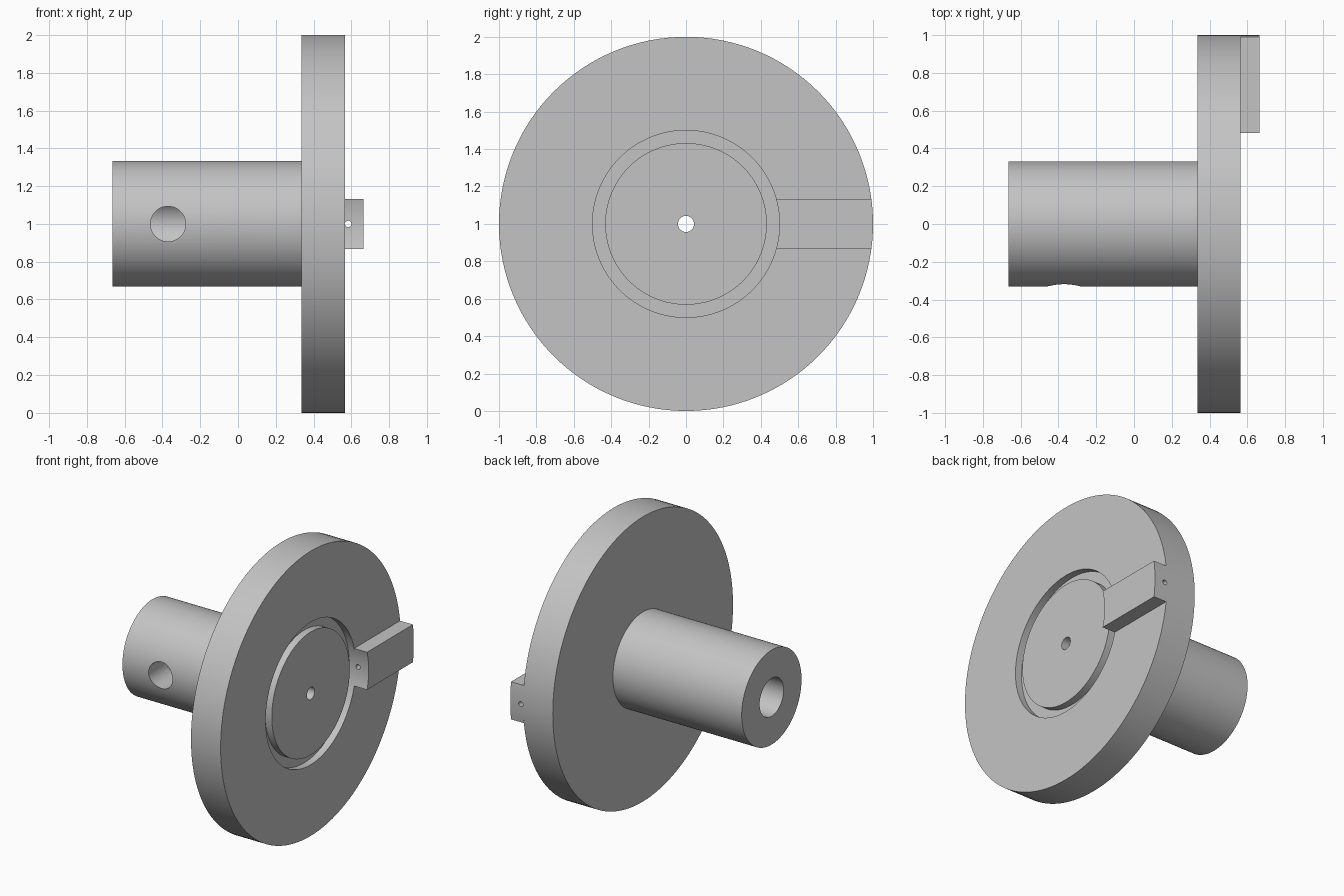
import bpy, bmesh, math
from mathutils import Matrix, Vector

if "Cube" in bpy.data.objects:
    bpy.data.objects.remove(bpy.data.objects["Cube"], do_unlink=True)

AXIS_Z = 1.0      # height of the turning axis
SEGMENTS = 128

steel = bpy.data.materials.new("grey_steel")
steel.use_nodes = True
GREY = (0.55, 0.55, 0.55, 1)
steel.diffuse_color = GREY
steel.node_tree.nodes["Principled BSDF"].inputs["Base Color"].default_value = GREY


def add_object(name, bm):
    bmesh.ops.recalc_face_normals(bm, faces=bm.faces)
    mesh = bpy.data.meshes.new(name)
    bm.to_mesh(mesh)
    bm.free()
    mesh.materials.append(steel)
    obj = bpy.data.objects.new(name, mesh)
    bpy.context.collection.objects.link(obj)
    return obj


def select_only(obj):
    bpy.ops.object.select_all(action='DESELECT')
    obj.select_set(True)
    bpy.context.view_layer.objects.active = obj


def turned(name, profile):
    """Revolve a closed (x, radius) outline about the x axis."""
    bm = bmesh.new()
    verts = [bm.verts.new((x, 0, AXIS_Z + r)) for x, r in profile]
    edges = [bm.edges.new((verts[i - 1], verts[i])) for i in range(len(verts))]
    bmesh.ops.spin(bm, geom=verts + edges, cent=(0, 0, AXIS_Z), axis=(1, 0, 0),
                   angle=math.tau, steps=SEGMENTS, use_merge=True)
    bmesh.ops.remove_doubles(bm, verts=bm.verts, dist=1e-5)
    return add_object(name, bm)


def drill_y(target, x, radius, y0, y1):
    """Drill a round hole along y through the target."""
    bm = bmesh.new()
    place = Matrix.Translation((x, (y0 + y1) / 2, AXIS_Z)) @ Matrix.Rotation(math.pi / 2, 4, 'X')
    bmesh.ops.create_cone(bm, cap_ends=True, segments=48, radius1=radius,
                          radius2=radius, depth=y1 - y0, matrix=place)
    cutter = add_object("drill_cutter", bm)
    cutter.hide_render = True
    mod = target.modifiers.new("hole", 'BOOLEAN')
    mod.operation = 'DIFFERENCE'
    mod.solver = 'EXACT'
    mod.object = cutter
    select_only(target)
    bpy.ops.object.modifier_apply(modifier=mod.name)
    bpy.data.objects.remove(cutter, do_unlink=True)


def arc(radius, half_width, steps=12):
    """Points (y, z) of an arc about the axis, spanning the key's width."""
    a = math.asin(half_width / radius)
    angles = [a * (2 * i / steps - 1) for i in range(steps + 1)]
    return [(radius * math.cos(t), AXIS_Z + radius * math.sin(t)) for t in angles]


# Flange with ring groove, hollow shaft and narrow centre hole
BACK, FACE, END = 0.335, 0.565, -0.665
flange_shaft = turned("flange_and_shaft", [
    (END, 0.133), (END, 0.332), (BACK, 0.332), (BACK, 1.0), (FACE, 1.0),
    (FACE, 0.5), (FACE - 0.05, 0.5), (FACE - 0.05, 0.432), (FACE, 0.432),
    (FACE, 0.043), (BACK, 0.043), (BACK, 0.133)])

# Set-screw hole, front side of the shaft only
drill_y(flange_shaft, -0.37, 0.093, -0.5, 0.0)

# Raised key between the groove and the rim, with curved ends
bm = bmesh.new()
outline = arc(0.5, 0.132) + arc(1.0, 0.132)[::-1]
face = bm.faces.new([bm.verts.new((FACE, y, z)) for y, z in outline])
grown = bmesh.ops.extrude_face_region(bm, geom=[face], use_keep_orig=True)
bmesh.ops.translate(bm, vec=Vector((0.1, 0, 0)),
                    verts=[v for v in grown["geom"] if isinstance(v, bmesh.types.BMVert)])
radial_key = add_object("radial_key", bm)
drill_y(radial_key, FACE + 0.018, 0.017, 0.4, 1.1)

for part in (flange_shaft, radial_key):
    select_only(part)
    bpy.ops.object.shade_smooth_by_angle(angle=math.radians(30))
